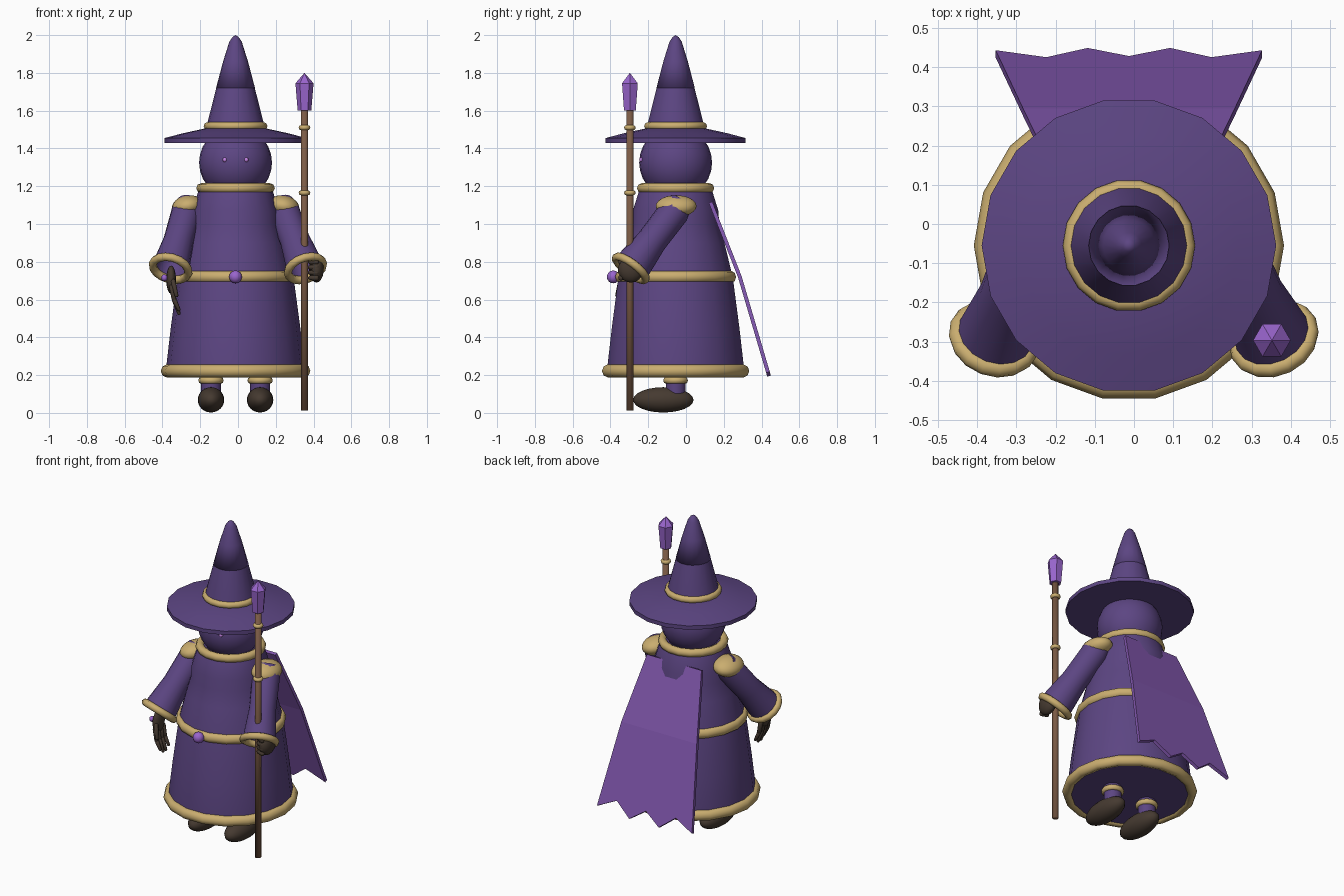
import bpy, bmesh, math
from mathutils import Vector, Matrix

if "Cube" in bpy.data.objects:
    bpy.data.objects.remove(bpy.data.objects["Cube"])

CX, CY = -0.013, -0.055          # axis of the body


def mat(name, rgb):
    m = bpy.data.materials.new(name)
    m.diffuse_color = (*rgb, 1)
    m.use_nodes = True
    m.node_tree.nodes["Principled BSDF"].inputs["Base Color"].default_value = m.diffuse_color
    return m


PURPLE = mat("robe purple", (0.107, 0.060, 0.225))
CAPE = mat("cape violet", (0.216, 0.093, 0.413))
GEM = mat("gem violet", (0.320, 0.130, 0.610))
GOLD = mat("gold trim", (0.590, 0.420, 0.160))
WOOD = mat("staff wood", (0.200, 0.105, 0.060))
LEATHER = mat("dark leather", (0.060, 0.042, 0.030))
EYE = mat("eye glow", (0.600, 0.250, 0.850))


def finish(bm, name, material, matrix, angle):
    bmesh.ops.recalc_face_normals(bm, faces=bm.faces)
    me = bpy.data.meshes.new(name)
    bm.to_mesh(me)
    bm.free()
    me.materials.append(material)
    if angle:
        me.shade_smooth()
        if angle < 180:
            me.set_sharp_from_angle(angle=math.radians(angle))
    ob = bpy.data.objects.new(name, me)
    ob.matrix_world = matrix
    bpy.context.collection.objects.link(ob)
    return ob


def lathe(name, profile, material, matrix, sides=18, closed=False, angle=40):
    """Spin (radius, height) points about z; ends are capped unless closed."""
    bm = bmesh.new()
    rings = []
    for r, z in profile:
        n = 1 if r < 1e-5 else sides
        rings.append([bm.verts.new((r * math.cos(2 * math.pi * i / sides),
                                    r * math.sin(2 * math.pi * i / sides), z)) for i in range(n)])
    pairs = list(zip(rings, rings[1:]))
    if closed:
        pairs.append((rings[-1], rings[0]))
    for a, b in pairs:
        for i in range(sides):
            j = (i + 1) % sides
            quad = [a[i % len(a)], a[j % len(a)], b[j % len(b)], b[i % len(b)]]
            bm.faces.new(list(dict.fromkeys(quad)))
    if not closed:
        for ring in (rings[0], rings[-1]):
            if len(ring) > 1:
                bm.faces.new(ring)
    return finish(bm, name, material, matrix, angle)


def at(x, y, z=0):
    return Matrix.Translation((x, y, z))


def along(a, b):
    d = Vector(b) - Vector(a)
    return at(*a) @ d.to_track_quat('Z', 'Y').to_matrix().to_4x4(), d.length


def ring(name, major, rr, rz, matrix, sides=18):
    """Trim ring with an elliptical section."""
    pts = [(major + rr * math.cos(k * math.pi / 4), rz * math.sin(k * math.pi / 4)) for k in range(8)]
    return lathe(name, pts, GOLD, matrix, sides, closed=True, angle=60)


def ball(name, radii, material, matrix, seg=20):
    bm = bmesh.new()
    bmesh.ops.create_uvsphere(bm, u_segments=seg, v_segments=seg // 2 + 2, radius=1)
    bmesh.ops.scale(bm, vec=radii, verts=bm.verts)
    return finish(bm, name, material, matrix, 180)


def rod(name, a, b, r1, r2, material, sides=8):
    m, length = along(a, b)
    return lathe(name, [(r1 * .6, -r1 * .5), (r1, 0), (r2, length), (r2 * .6, length + r2 * .6)],
                 material, m, sides, angle=60)


AXIS = at(CX, CY)

# Robe and its trims
lathe("robe", [(.365, .20), (.365, .26), (.343, .45), (.307, .72), (.262, .90),
               (.234, 1.0), (.230, 1.07), (.200, 1.165), (.185, 1.20)], PURPLE, AXIS)
ring("hem_trim", .365, .031, .034, at(CX, CY, .222))
ring("belt", .300, .025, .031, at(CX, CY, .72))
ring("collar", .182, .026, .026, at(CX, CY, 1.19))
ball("belt_gem", (.034, .034, .034), GEM, at(CX, CY - .33, .72), 12)

# Head and eyes
ball("head", (.193, .193, .193), PURPLE, at(CX, CY, 1.325), 24)
for s in (-1, 1):
    ball("eye", (.012, .012, .012), EYE, at(CX + s * .057, CY - .181, 1.34), 8)

# Pointed hat
lathe("hat_brim", [(0, 1.43), (.376, 1.43), (.376, 1.455), (.28, 1.48), (.165, 1.505), (0, 1.51)], PURPLE, AXIS)
ring("hat_band", .148, .021, .021, at(CX, CY, 1.518))
lathe("hat_cone", [(.155, 1.50), (.149, 1.535), (.098, 1.735), (.09, 1.74)], PURPLE, AXIS)
lathe("hat_tip", [(.103, 1.72), (.066, 1.86), (.033, 1.965), (.016, 1.99), (0, 2.0)], PURPLE, AXIS, angle=180)

# Legs and boots
for s in (-1, 1):
    x = CX + s * .13
    lathe("leg", [(.052, .09), (.055, .22)], PURPLE, at(x, CY), 14)
    ring("leg_band", .052, .015, .018, at(x, CY, .172), 14)
    ball("boot", (.070, .160, .067), LEATHER, at(x, -.12, .069))

# Sleeves with open cuffs, and shoulder pads
for s in (-1, 1):
    m, L = along((CX + s * .25, -.045, 1.09), (s * .357, -.292, .765))
    lathe("sleeve", [(.065, -.03), (.082, .03), (.080, L * .55), (.100, L), (.086, L),
                     (.070, L - .12), (0, L - .12)], PURPLE, m, 16)
    ring("cuff", .097, .022, .022, m @ at(0, 0, L), 16)
    ball("shoulder_pad", (.083, .108, .056), GOLD,
         at(CX + s * .255, -.052, 1.095) @ Matrix.Rotation(s * .2, 4, 'Y'))

# Hanging hand with fingers
ball("open_palm", (.026, .052, .075), LEATHER, at(-.354, -.305, .705), 12)
for k in range(4):
    y = -.345 + k * .028
    tip = .545 - .02 * (k in (1, 2))
    rod("finger", (-.352, y, .67), (-.338, y - .004, .60), .014, .013, LEATHER)
    rod("finger_tip", (-.338, y - .004, .60), (-.312, y - .002, tip), .013, .009, LEATHER)
rod("thumb", (-.345, -.345, .70), (-.325, -.365, .62), .014, .010, LEATHER)
ball("hand_gem", (.018, .018, .018), GEM, at(-.39, -.32, .715), 10)

# Fist on the staff
SX, SY = .352, -.297
ball("fist", (.040, .068, .070), LEATHER, at(.415, -.292, .76), 14)
for k in range(4):
    z = .715 + k * .028
    rod("grip_finger", (.42, -.345, z), (SX + .028, -.335, z), .015, .012, LEATHER)

# Staff, rings and crystal
lathe("staff", [(.019, .012), (.019, 1.62)], WOOD, at(SX, SY), 10, angle=180)
for z in (1.165, 1.51):
    ring("staff_ring", .019, .012, .013, at(SX, SY, z), 12)
lathe("staff_crystal", [(.036, 1.60), (.048, 1.745), (0, 1.80)], GEM, at(SX, SY), 6, angle=0)

# Cape with a ragged edge
bm = bmesh.new()
cols = (-1, -.62, -.31, 0, .31, .62, 1)
low = (.215, .275, .195, .265, .195, .275, .215)
rows = []
for hw, z, y in ((.195, 1.115, .130), (.270, .72, .285), (.340, None, None)):
    row = []
    for f, lz in zip(cols, low):
        zz = lz if z is None else z
        yy = .285 + (.72 - lz) * .295 if y is None else y
        row.append(bm.verts.new((CX + f * hw, yy, zz)))
    rows.append(row)
for a, b in zip(rows, rows[1:]):
    for i in range(6):
        bm.faces.new((a[i], a[i + 1], b[i + 1], b[i]))
cape = finish(bm, "cape", CAPE, Matrix(), 0)
solid = cape.modifiers.new("thickness", 'SOLIDIFY')
solid.thickness = .02
solid.offset = 0
